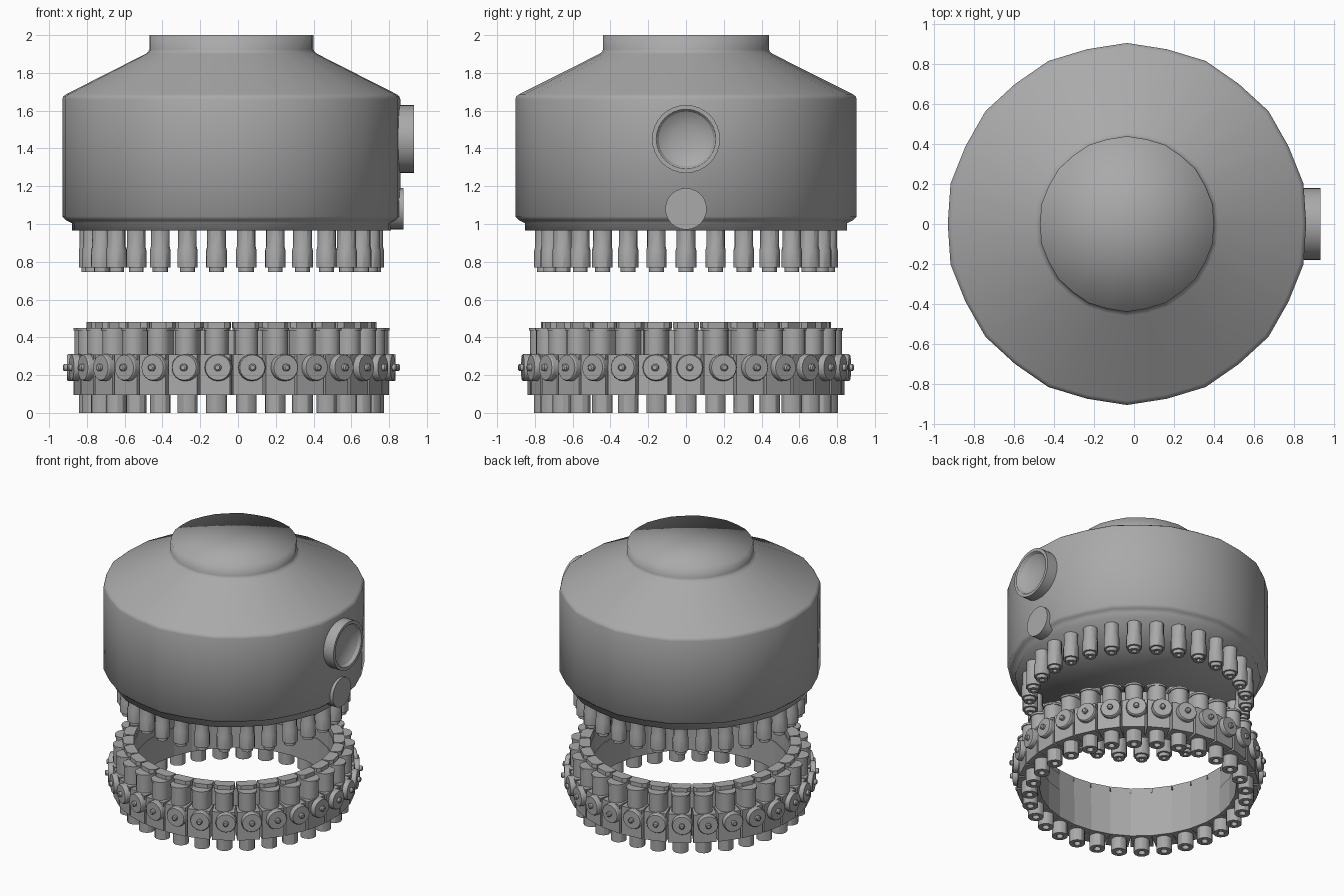
import bpy, bmesh, math
from mathutils import Matrix, Vector

if "Cube" in bpy.data.objects:
    bpy.data.objects.remove(bpy.data.objects["Cube"])

CX = -0.035      # axis of the round body and ring
COUNT = 30       # stations around the ring

# Dark grey finish shared by every part
GREY = bpy.data.materials.new("dark_grey")
GREY.diffuse_color = (0.4, 0.4, 0.4, 1)
GREY.use_nodes = True
GREY.node_tree.nodes["Principled BSDF"].inputs["Base Color"].default_value = GREY.diffuse_color


def finish(bm, name, angle=30):
    bmesh.ops.recalc_face_normals(bm, faces=bm.faces)
    me = bpy.data.meshes.new(name)
    bm.to_mesh(me)
    bm.free()
    for p in me.polygons:
        p.use_smooth = True
    me.set_sharp_from_angle(angle=math.radians(angle))
    me.materials.append(GREY)
    return me


def add(name, me, matrix=Matrix()):
    ob = bpy.data.objects.new(name, me)
    bpy.context.collection.objects.link(ob)
    ob.matrix_world = matrix
    return ob


def lathe(bm, profile, segs, matrix=Matrix(), ripple=1.0):
    """Spin (radius, height) points around z; odd spokes scaled by ripple."""
    rings = []
    for r, z in profile:
        ring = []
        for i in range(segs):
            a = 2 * math.pi * i / segs
            k = r * (ripple if i % 2 else 1)
            ring.append(bm.verts.new(matrix @ Vector((k * math.cos(a), k * math.sin(a), z))))
        rings.append(ring)
    for lo, hi in zip(rings, rings[1:]):
        for i in range(segs):
            j = (i + 1) % segs
            bm.faces.new((lo[i], lo[j], hi[j], hi[i]))
    bm.faces.new(rings[0])
    bm.faces.new(rings[-1])


def prism(bm, outline, z0, z1):
    lo = [bm.verts.new((x, y, z0)) for x, y in outline]
    hi = [bm.verts.new((x, y, z1)) for x, y in outline]
    n = len(lo)
    bm.faces.new(lo)
    bm.faces.new(hi)
    for i in range(n):
        j = (i + 1) % n
        bm.faces.new((lo[i], lo[j], hi[j], hi[i]))


def around(name, me):
    for i in range(COUNT):
        add(f"{name}_{i + 1}", me, Matrix.Translation((CX, 0, 0))
            @ Matrix.Rotation(2 * math.pi * i / COUNT, 4, 'Z'))


def stadium(inner, centre, r, n=8):
    pts = [(inner, r), (inner, -r)]
    for i in range(n + 1):
        a = -math.pi / 2 + math.pi * i / n
        pts.append((centre + r * math.cos(a), r * math.sin(a)))
    return pts


FACE_X = Matrix.Rotation(math.pi / 2, 4, 'Y')   # local z -> +x

# Main housing with conical shoulder and flat neck, softly shaded all over
bm = bmesh.new()
lathe(bm, [(0.845, 0.965), (0.845, 1.005), (0.875, 1.02), (0.895, 1.04), (0.895, 1.66),
           (0.89, 1.675), (0.875, 1.687), (0.455, 1.9), (0.44, 1.912), (0.434, 1.925),
           (0.434, 2.0)], 28, Matrix.Translation((CX, 0, 0)), 1.01)
bmesh.ops.poke(bm, faces=[f for f in bm.faces if len(f.verts) > 4])
add("housing", finish(bm, "housing", 120))

# Large round port with a concave dish
bm = bmesh.new()
dish = [(0.155 * math.cos(t), 0.13 - 0.055 * math.sin(t))
        for t in [math.radians(d) for d in (0, 20, 40, 60, 75, 88)]]
lathe(bm, [(0.18, 0), (0.18, 0.132), (0.158, 0.132)] + dish, 32,
      Matrix.Translation((0.8, 0, 1.45)) @ FACE_X)
add("large_port", finish(bm, "large_port"))

# Small round cap below it
bm = bmesh.new()
lathe(bm, [(0.11, 0), (0.11, 0.077)], 24, Matrix.Translation((0.8, 0, 1.08)) @ FACE_X)
add("small_port", finish(bm, "small_port"))

# Pins hanging under the housing
bm = bmesh.new()
lathe(bm, [(0.018, 0.765), (0.018, 0.745), (0.04, 0.745), (0.04, 0.77), (0.055, 0.77),
           (0.055, 0.86), (0.05, 0.88), (0.05, 0.98)], 12, Matrix.Translation((0.753, 0, 0)))
around("upper_pin", finish(bm, "upper_pin"))

# Lower ring: wedge block, inner wall, rounded upper body, flange and raised cap
bm = bmesh.new()
prism(bm, [(0.68, -0.0715), (0.835, -0.08), (0.835, 0.08), (0.68, 0.0715)], 0.095, 0.31)
prism(bm, [(0.685, -0.072), (0.72, -0.0755), (0.72, 0.0755), (0.685, 0.072)], 0.31, 0.44)
prism(bm, stadium(0.7, 0.77, 0.061), 0.31, 0.435)
prism(bm, stadium(0.69, 0.77, 0.067), 0.435, 0.45)
prism(bm, [(0.69, -0.07), (0.745, -0.07), (0.768, -0.045), (0.768, 0.045),
           (0.745, 0.07), (0.69, 0.07)], 0.45, 0.48)
around("ring_block", finish(bm, "ring_block"))

# Foot sockets under each block
bm = bmesh.new()
lathe(bm, [(0.025, 0.03), (0.025, 0.0), (0.055, 0.0), (0.055, 0.1)], 12,
      Matrix.Translation((0.753, 0, 0)))
around("foot", finish(bm, "foot"))

# Round knobs on the outside of each block
bm = bmesh.new()
lathe(bm, [(0.072, 0), (0.072, 0.054), (0.067, 0.062), (0.019, 0.062), (0.019, 0.078),
           (0.012, 0.084)], 16, Matrix.Translation((0.808, 0.02, 0.24)) @ FACE_X)
around("knob", finish(bm, "knob"))
